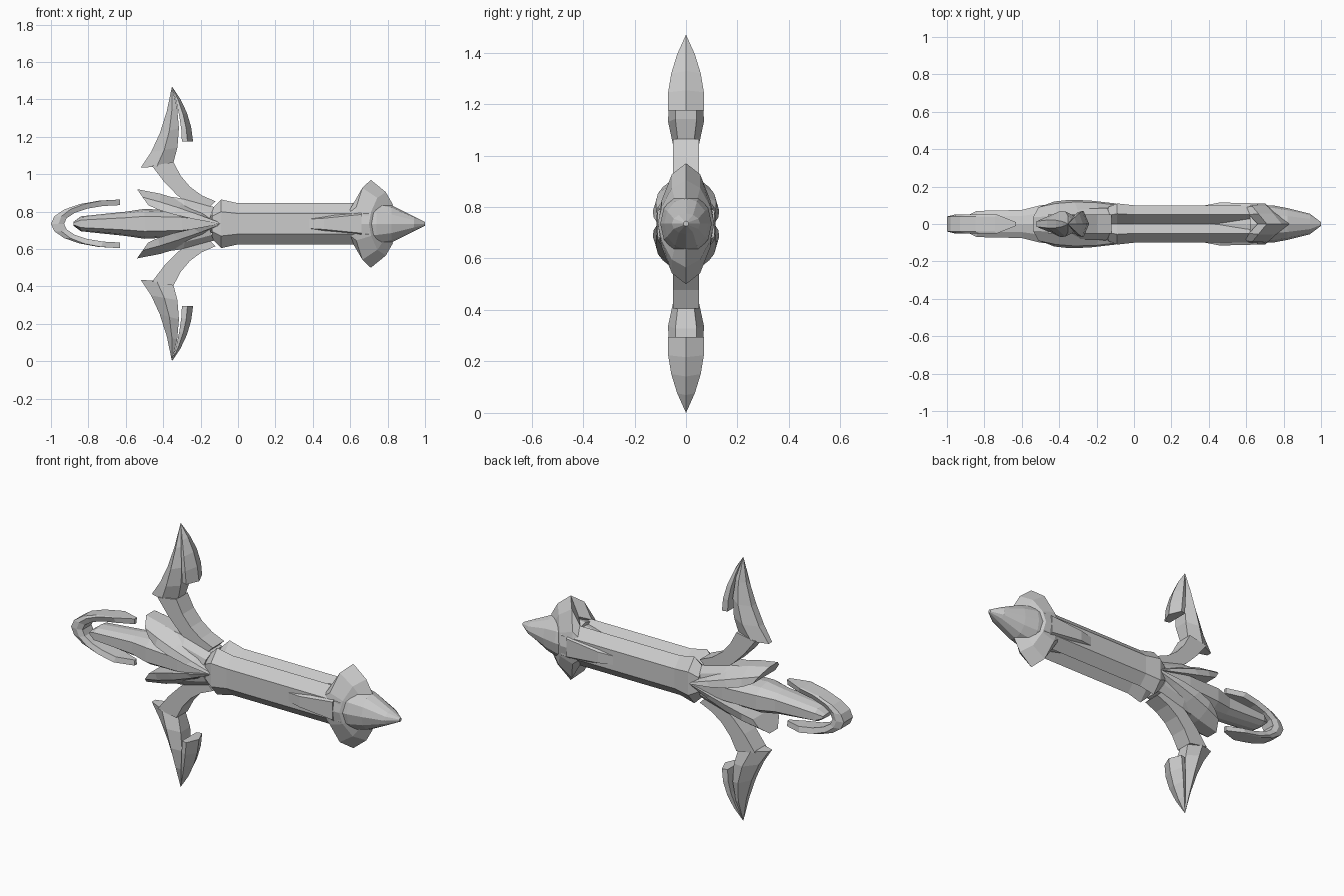
import bpy, bmesh
from math import sin, cos, radians

if "Cube" in bpy.data.objects:
    bpy.data.objects.remove(bpy.data.objects["Cube"])

MID = 0.735  # height of the long axis
GREY = (0.6, 0.6, 0.6, 1)

steel = bpy.data.materials.new("plain grey")
steel.use_nodes = True
steel.diffuse_color = GREY
steel.node_tree.nodes["Principled BSDF"].inputs["Base Color"].default_value = GREY


def skin(name, rings):
    """Join rings of points into a closed flat-shaded solid."""
    bm = bmesh.new()
    loops = [[bm.verts.new(point) for point in ring] for ring in rings]
    count = len(loops[0])
    for near, far in zip(loops, loops[1:]):
        for i in range(count):
            j = (i + 1) % count
            bm.faces.new((near[i], near[j], far[j], far[i]))
    bm.faces.new(loops[0])
    bm.faces.new(reversed(loops[-1]))
    bmesh.ops.remove_doubles(bm, verts=bm.verts, dist=0.0005)
    bmesh.ops.recalc_face_normals(bm, faces=bm.faces)
    mesh = bpy.data.meshes.new(name)
    bm.to_mesh(mesh)
    bm.free()
    mesh.materials.append(steel)
    obj = bpy.data.objects.new(name, mesh)
    obj.location.z = MID
    bpy.context.collection.objects.link(obj)
    return obj


def arc(last, squeeze=1):
    """Quarter outline from the top towards the side, in steps of 30 degrees."""
    angles = [radians(a) for a in range(0, last + 1, 30)]
    return [(sin(a) / sin(angles[-1]), max(cos(a), 0) ** squeeze) for a in angles]


def loft(name, quarter, stations, lean=0):
    """Mirror a quarter outline and scale it at each (x, half width, half height)."""
    side = quarter + [(y, -z) for y, z in reversed(quarter)]
    outline = side + [(-y, z) for y, z in reversed(side)]
    return skin(name, [[(x - lean * abs(y), y * width, z * height) for y, z in outline]
                       for x, width, height in stations])


def bend(points, t):
    """Point at t on a quadratic curve."""
    start, control, end = points
    return start * (1 - t) ** 2 + control * 2 * t * (1 - t) + end * t ** 2


def blade(name, outer, inner, ridge, outer_rim, inner_rim, steps=4):
    """Ridged strip between two curves; rims are fractions of the ridge thickness."""
    rings = []
    for step in range(steps + 1):
        t = step / steps
        ax, az = (bend(axis, t) for axis in zip(*outer))
        bx, bz = (bend(axis, t) for axis in zip(*inner))
        thick = bend(ridge, t)
        half = [(ax, thick * outer_rim, az),
                ((ax + bx) / 2, thick, (az + bz) / 2),
                (bx, thick * inner_rim, bz)]
        rings.append(half + [(x, -y, z) for x, y, z in reversed(half)])
    mirror_low(skin(name, rings))


def mirror_low(obj):
    """Repeat a part below the long axis."""
    modifier = obj.modifiers.new("lower half", "MIRROR")
    modifier.use_axis = (False, False, True)


ridged = arc(90)
flat_sided = arc(60)
pointed = arc(90, squeeze=1.4)
grooved = [(0, .5), (.5, 1), (1, .5)]

# Scabbard with a V groove along both narrow edges, and raised side plates
loft("scabbard", grooved, [(-.14, .09, .08), (-.09, .11, .13), (0, .1, .11), (.7, .1, .11)])
loft("side_plates", flat_sided, [(.38, .1, .05), (.46, .115, .06), (.66, .11, .1)])

# End cap: swept-back flared collar, then the pointed tip
loft("flared_collar", pointed,
     [(.72, .09, .1), (.66, .1, .13), (.71, .11, .235), (.79, .11, .17), (.83, .08, .1)],
     lean=.09)
loft("pointed_tip", ridged,
     [(.62, .1, .11), (.74, .1, .12), (.82, .085, .1), (.94, .055, .04), (1, .01, .01)])

# Grip, swelling towards the guard
loft("grip", flat_sided,
     [(-.88, .05, .01), (-.84, .07, .04), (-.6, .075, .065),
      (-.5, .1, .08), (-.3, .11, .07), (-.06, .1, .01)])

# Split pommel ring: two elliptical hooks meeting at the end
hook = []
for angle in range(0, 91, 18):
    along, up = cos(radians(angle)), sin(radians(angle))
    narrow = 1 if angle < 90 else .2
    section = [(.37, .04), (.33, .05), (.3, .04)]
    half = [(-.63 - size * along, y * narrow, (.13 if size > .3 else .1) * up)
            for size, y in section]
    hook.append(half + [(x, -y, z) for x, y, z in reversed(half)])
mirror_low(skin("pommel_ring", hook))

# Guard wings wrapping the grip
blade("guard_wing", outer=[(-.54, .185), (-.28, .15), (-.06, 0)],
      inner=[(-.48, .1), (-.4, .05), (-.1, 0)],
      ridge=(.09, .14, .1), outer_rim=.4, inner_rim=1.1)
blade("inner_wing", outer=[(-.4, .15), (-.32, .15), (-.13, .09)],
      inner=[(-.36, .09), (-.3, .06), (-.15, .03)],
      ridge=(.06, .09, .08), outer_rim=.6, inner_rim=1.1, steps=2)

# Curved arms, each ending in a claw with a crescent cutting edge
blade("guard_arm", outer=[(-.18, .06), (-.33, .12), (-.46, .31)],
      inner=[(-.12, .12), (-.28, .17), (-.345, .33)],
      ridge=(.05, .05, .05), outer_rim=1, inner_rim=1)
blade("claw", outer=[(-.52, .3), (-.4, .45), (-.353, MID)],
      inner=[(-.35, .31), (-.28, .5), (-.353, MID)],
      ridge=(.05, .11, 0), outer_rim=.3, inner_rim=.6)
blade("claw_edge", outer=[(-.24, .44), (-.25, .6), (-.353, MID)],
      inner=[(-.3, .44), (-.3, .56), (-.353, MID)],
      ridge=(.07, .08, 0), outer_rim=0, inner_rim=.9)
